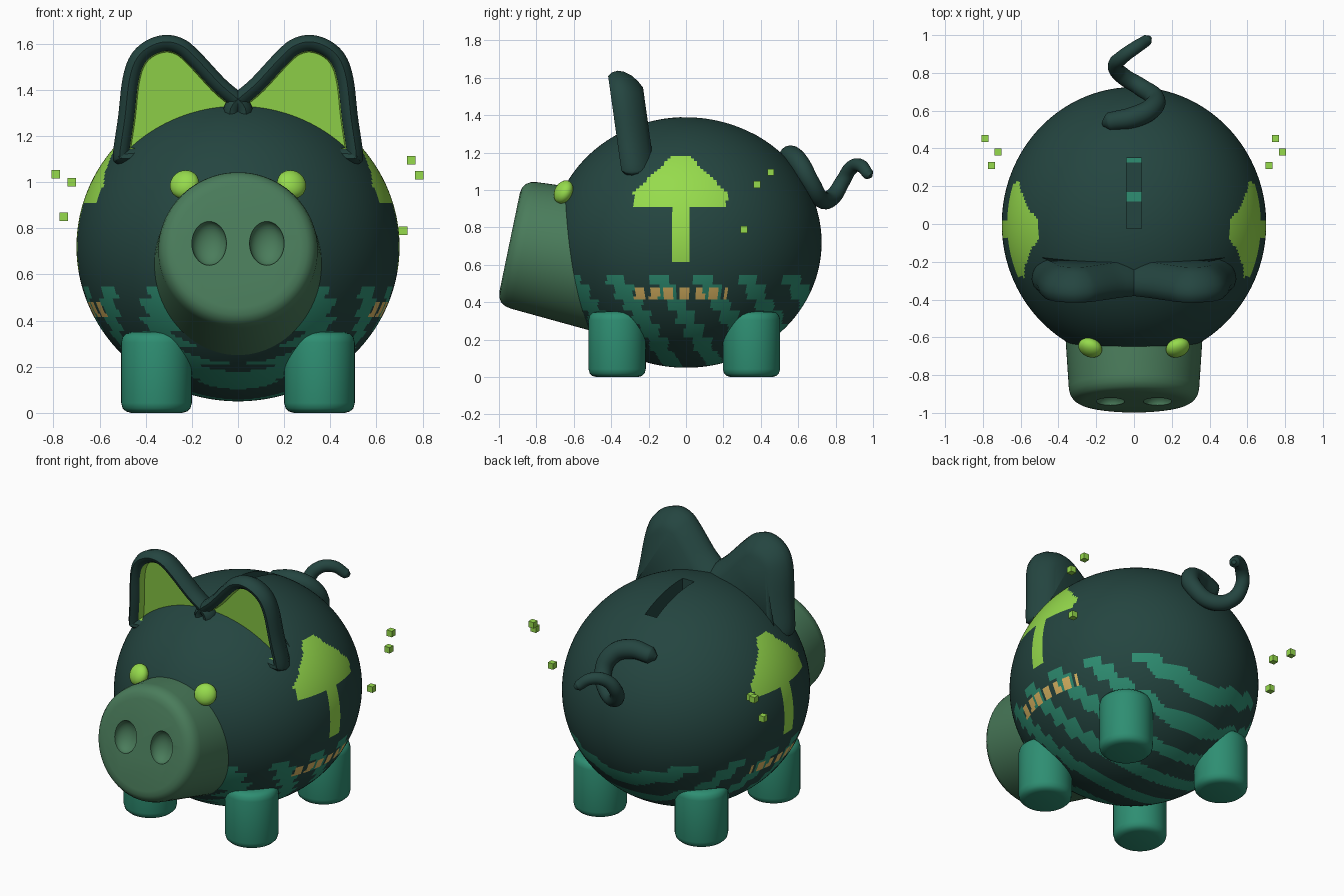
import bpy, bmesh, math
from mathutils import Vector, Matrix

if "Cube" in bpy.data.objects:
    bpy.data.objects.remove(bpy.data.objects["Cube"])

def material(name, rgb):
    m = bpy.data.materials.new(name)
    lin = [((c / 255 + 0.055) / 1.055) ** 2.4 for c in rgb]
    m.diffuse_color = (*lin, 1)
    m.use_nodes = True
    m.node_tree.nodes["Principled BSDF"].inputs["Base Color"].default_value = m.diffuse_color
    return m

DARK = material("dark_green", (36, 69, 64))
SNOUT = material("moss_green", (74, 124, 91))
TEAL = material("teal", (46, 142, 114))
LIME = material("lime", (150, 219, 76))
TAN = material("tan", (222, 184, 100))

def select(ob):
    bpy.ops.object.select_all(action='DESELECT')
    ob.select_set(True)
    bpy.context.view_layer.objects.active = ob

def make(name, bm, mats, smooth=True, matrix=None):
    if matrix:
        bm.transform(matrix)
    bmesh.ops.recalc_face_normals(bm, faces=bm.faces)
    me = bpy.data.meshes.new(name)
    bm.to_mesh(me)
    bm.free()
    ob = bpy.data.objects.new(name, me)
    bpy.context.collection.objects.link(ob)
    for m in mats:
        me.materials.append(m)
    if smooth:
        select(ob)
        bpy.ops.object.shade_smooth_by_angle(angle=math.radians(40))
    return ob

def loft(rings, accent=0):
    """Skin closed rings, cap both ends; the first cap and `accent` bands get material 1."""
    bm = bmesh.new()
    vs = [[bm.verts.new(p) for p in r] for r in rings]
    n = len(vs[0])
    first = bm.faces.new(vs[0])
    first.material_index = 1 if accent else 0
    bm.faces.new(vs[-1])
    for k, (a, b) in enumerate(zip(vs, vs[1:])):
        for i in range(n):
            f = bm.faces.new((a[i], a[(i + 1) % n], b[(i + 1) % n], b[i]))
            f.material_index = 1 if k < accent else 0
    return bm

def lathe(profile, n=64):
    return loft([[(r * math.cos(2 * math.pi * i / n), r * math.sin(2 * math.pi * i / n), h)
                  for i in range(n)] for r, h in profile])

def ellipsoid(radii, u=32, v=20):
    bm = bmesh.new()
    bmesh.ops.create_uvsphere(bm, u_segments=u, v_segments=v, radius=1)
    bmesh.ops.scale(bm, vec=radii, verts=bm.verts)
    return bm

def box(size):
    bm = bmesh.new()
    bmesh.ops.create_cube(bm, size=1)
    bmesh.ops.scale(bm, vec=size, verts=bm.verts)
    return bm

def cut(ob, cutter):
    mod = ob.modifiers.new("cut", 'BOOLEAN')
    mod.operation, mod.solver, mod.object = 'DIFFERENCE', 'EXACT', cutter
    select(ob)
    bpy.ops.object.modifier_apply(modifier=mod.name)
    bpy.data.objects.remove(cutter)
    bpy.ops.object.shade_smooth_by_angle(angle=math.radians(40))

def at(x, y, z):
    return Matrix.Translation((x, y, z))

# Body with coin slot
body = make("body", ellipsoid((0.70, 0.725, 0.67), 240, 120), [DARK, TEAL, LIME, TAN],
            matrix=at(0, 0, 0.72))
cut(body, make("slot_cutter", box((0.08, 0.375, 0.4)), [DARK], False, at(0, 0.163, 1.42)))
for y, w in ((0.145, 0.05), (0.338, 0.024)):
    make("slot_patch", box((0.078, w, 0.008)), [TEAL], False, at(0, y, 1.222))

# Painted arrow, dashes and stepped diagonal stripes on the body
def paint(y, z):
    a = abs(y + 0.03)
    if 0.62 < z < 0.95 and a < 0.05:
        return 2
    if 0.915 < z < 1.178 and a < min(0.25, 0.05 + 1.05 * (1.178 - z)):
        return 2
    if 0.415 < z < 0.475 and -0.275 < y < 0.22 and (y + 0.275) % 0.08 < 0.05:
        return 3
    zq = (math.floor(z / 0.07) + 0.5) * 0.07 if z > 0.14 else z
    if z < 0.545 and (y + 0.43 - 0.66 * (0.53 - zq)) % 0.235 < 0.1:
        return 1
    return 0

for p in body.data.polygons:
    p.material_index = paint(p.center.y, p.center.z)

# Snout with two nostril dents
tilt = at(0, -0.943, 0.72) @ Matrix.Rotation(math.radians(78.3), 4, 'X')
snout = make("snout", lathe([(0.376, -0.55), (0.345, -0.075), (0.338, -0.045), (0.322, -0.02),
                             (0.30, -0.006), (0.27, 0)], 96), [SNOUT], matrix=tilt)
for s in (-1, 1):
    cut(snout, make("nostril_cutter", ellipsoid((0.075, 0.097, 0.06), 40, 24), [SNOUT],
                    matrix=tilt @ at(0.125 * s, 0.015, 0)))

# Ears: rounded outline, raised rim, recessed lime inside, domed back
OUTLINE = [(-0.06, 1.33), (0.06, 1.45), (0.17, 1.568), (0.235, 1.62), (0.315, 1.638),
           (0.40, 1.612), (0.465, 1.55), (0.50, 1.45), (0.52, 1.28), (0.542, 1.12),
           (0.525, 1.08), (0.45, 1.075), (0.22, 1.11), (-0.02, 1.2)]
RIM = [(0.075, 0.075), (0.07, 0.03), (0.05, 0.005), (0.03, 0), (0.01, 0.02), (0, 0.055),
       (0.006, 0.09), (0.025, 0.125), (0.055, 0.155), (0.09, 0.178)]

def smooth_loop(pts, steps=5):
    pts = [Vector(p) for p in pts]
    out, n = [], len(pts)
    for i in range(n):
        a, b, c, d = (pts[(i + k - 1) % n] for k in range(4))
        for s in range(steps):
            t = s / steps
            out.append(0.5 * (2 * b + (c - a) * t + (2 * a - 5 * b + 4 * c - d) * t * t
                              + (3 * b - a - 3 * c + d) * t ** 3))
    return out

def ear_rings(side):
    loop = smooth_loop(OUTLINE)
    n, rings = len(loop), []
    for inset, depth in RIM:
        ring = []
        for i, p in enumerate(loop):
            t = (loop[(i + 1) % n] - loop[i - 1]).normalized()
            x, z = p.x + t.y * inset, p.y - t.x * inset
            ring.append((side * x, -0.345 - 0.14 * (z - 1.1) + depth, z))
        rings.append(ring)
    return rings

for side, label in ((-1, "left"), (1, "right")):
    make(label + "_ear", loft(ear_rings(side), accent=1), [DARK, LIME])

    # Eyes lie against the body
    aim = Vector((0.48 * side, -1.16, 0.62)).to_track_quat('Z', 'Y').to_matrix().to_4x4()
    make(label + "_eye", ellipsoid((0.065, 0.065, 0.045)), [LIME],
         matrix=at(0.232 * side, -0.655, 0.99) @ aim)

    # Legs
    for y, end in ((-0.368, "front"), (0.35, "back")):
        make(f"{label}_{end}_leg",
             lathe([(0.11, 0), (0.132, 0.006), (0.147, 0.02), (0.153, 0.043), (0.153, 0.305),
                    (0.147, 0.33), (0.132, 0.344), (0.11, 0.35)], 48),
             [TEAL], matrix=at(0.353 * side, y, 0))

# Floating cubes
for p in ((0.75, 0.453, 1.095), (0.785, 0.38, 1.03), (0.715, 0.31, 0.79),
          (-0.79, 0.453, 1.035), (-0.72, 0.38, 1.0), (-0.755, 0.31, 0.85)):
    make("floating_cube", box((0.037, 0.037, 0.037)), [LIME], False, at(*p))

# Curly tail
PATH = [(-0.165, 0.53, 1.155, 0.3), (-0.13, 0.54, 1.165, 1.0), (0.0, 0.565, 1.18, 1.15),
        (0.09, 0.61, 1.135, 1.1), (0.112, 0.665, 1.04, 1.0), (0.035, 0.725, 0.95, 0.95),
        (-0.06, 0.785, 0.965, 0.9), (-0.098, 0.84, 1.05, 0.8), (-0.06, 0.885, 1.12, 0.75),
        (0.01, 0.935, 1.13, 0.7), (0.07, 0.975, 1.085, 0.6), (0.085, 0.988, 1.075, 0.25)]
curve = bpy.data.curves.new("tail", 'CURVE')
curve.dimensions = '3D'
curve.bevel_depth, curve.bevel_resolution, curve.resolution_u = 0.05, 6, 10
curve.use_fill_caps = True
spline = curve.splines.new('BEZIER')
spline.bezier_points.add(len(PATH) - 1)
for bp, (x, y, z, r) in zip(spline.bezier_points, PATH):
    bp.co, bp.radius = (x, y, z), r
    bp.handle_left_type = bp.handle_right_type = 'AUTO'
curve.materials.append(DARK)
tail = bpy.data.objects.new("tail", curve)
bpy.context.collection.objects.link(tail)
select(tail)
bpy.ops.object.convert(target='MESH')
bpy.ops.object.shade_smooth_by_angle(angle=math.radians(60))
